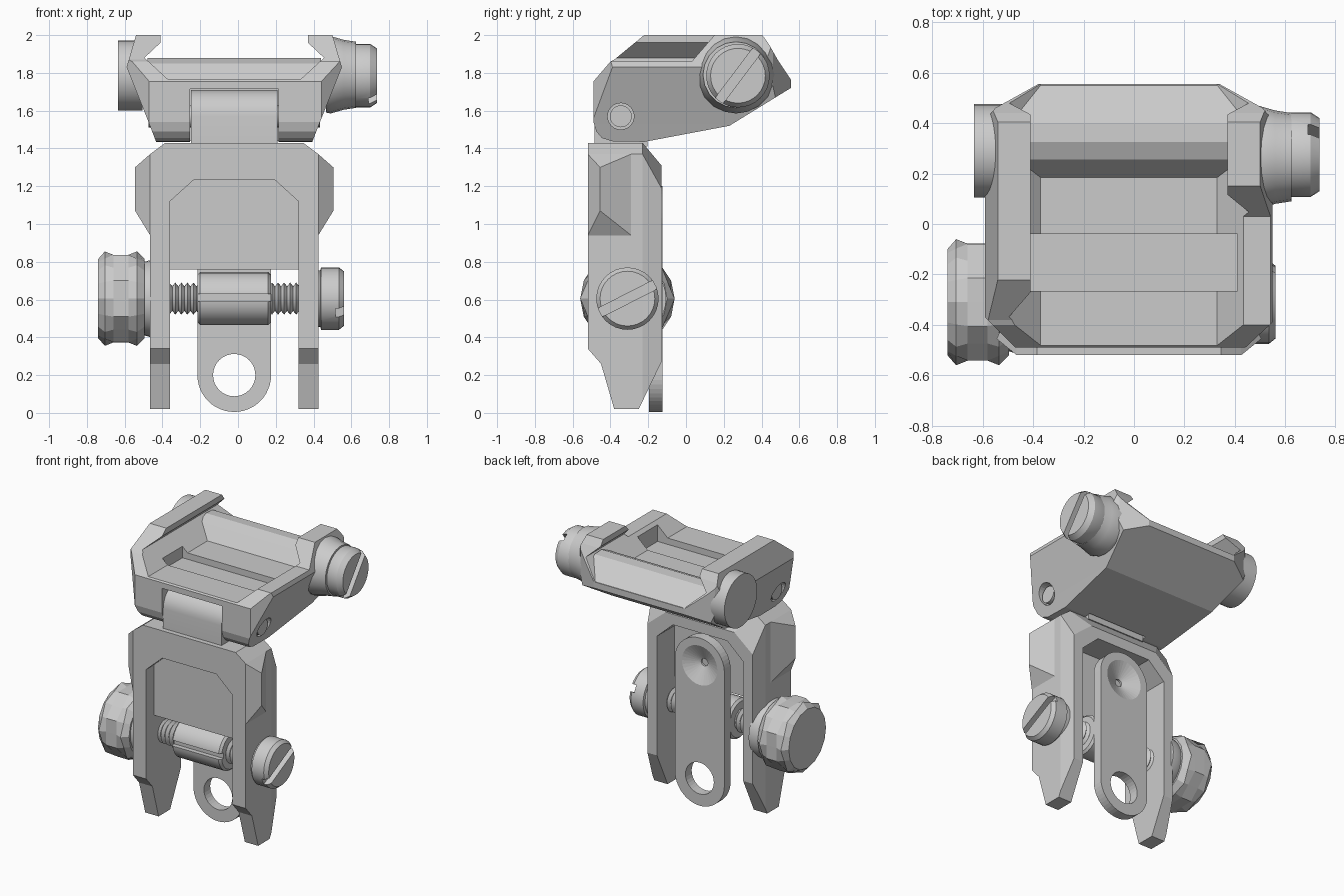
import bpy, bmesh, math

cube = bpy.data.objects.get("Cube")
if cube:
    bpy.data.objects.remove(cube, do_unlink=True)

CX = -0.02  # centre line of the symmetrical parts

metal = bpy.data.materials.new("grey metal")
metal.use_nodes = True
metal.diffuse_color = (0.6, 0.6, 0.6, 1)
metal.node_tree.nodes["Principled BSDF"].inputs["Base Color"].default_value = (0.6, 0.6, 0.6, 1)


def finish(name, bm):
    bmesh.ops.recalc_face_normals(bm, faces=bm.faces)
    mesh = bpy.data.meshes.new(name)
    bm.to_mesh(mesh)
    bm.free()
    mesh.materials.append(metal)
    ob = bpy.data.objects.new(name, mesh)
    bpy.context.collection.objects.link(ob)
    return ob


def select(ob):
    bpy.ops.object.select_all(action='DESELECT')
    ob.select_set(True)
    bpy.context.view_layer.objects.active = ob


def smooth(ob, angle=30):
    select(ob)
    bpy.ops.object.shade_smooth_by_angle(angle=math.radians(angle))


def loft(name, rings):
    bm = bmesh.new()
    loops = [[bm.verts.new(p) for p in ring] for ring in rings]
    n = len(loops[0])
    for a, b in zip(loops, loops[1:]):
        for i in range(n):
            j = (i + 1) % n
            bm.faces.new((a[i], a[j], b[j], b[i]))
    bm.faces.new(loops[0])
    bm.faces.new(loops[-1])
    return finish(name, bm)


def prism(name, pts, axis, a, b):
    place = {'X': lambda p, t: (t, p[0], p[1]),
             'Y': lambda p, t: (p[0], t, p[1]),
             'Z': lambda p, t: (p[0], p[1], t)}[axis]
    return loft(name, [[place(p, t) for p in pts] for t in (a, b)])


def box(name, x0, x1, y0, y1, z0, z1):
    return prism(name, [(x0, y0), (x1, y0), (x1, y1), (x0, y1)], 'Z', z0, z1)


def circle(cx, cy, r, n=32, start=0.0, sweep=math.tau):
    steps = n if sweep == math.tau else n - 1
    return [(cx + r * math.cos(start + sweep * i / steps),
             cy + r * math.sin(start + sweep * i / steps)) for i in range(n)]


def turned(name, profile, y, z, n=32):
    # round part along x from (x, radius) pairs
    ob = loft(name, [[(x, u, v) for u, v in circle(y, z, r, n)] for x, r in profile])
    smooth(ob)
    return ob


def combine(ob, tool, operation='DIFFERENCE'):
    mod = ob.modifiers.new("cut", 'BOOLEAN')
    mod.operation, mod.object, mod.solver = operation, tool, 'EXACT'
    select(ob)
    bpy.ops.object.modifier_apply(modifier=mod.name)
    bpy.data.objects.remove(tool, do_unlink=True)


def mirrored(half):
    # half outline given as offsets from the centre line
    return [(CX + u, v) for u, v in half] + [(CX - u, v) for u, v in reversed(half)]


# Upright frame: chamfered block, side outline, open bottom, pockets front and back
front = mirrored([(0.445, 0), (0.445, 1.37), (0.365, 1.43)])
back = mirrored([(0.415, 0), (0.415, 1.19), (0.27, 1.31)])
frame = loft("upright_frame", [[(x, y, z) for x, z in ring]
                               for y, ring in ((-0.52, front), (-0.23, front), (-0.13, back))])
outline = [(-0.6, 1.5), (0, 1.5), (0, 0.27), (-0.13, 0.27), (-0.25, 0.02), (-0.38, 0.02),
           (-0.45, 0.26), (-0.52, 0.34), (-0.6, 0.34)]
combine(frame, prism("cutter", outline, 'X', -1, 1), 'INTERSECT')
combine(frame, box("cutter", -0.36, 0.32, -1, 1, -0.1, 0.76))
pocket = mirrored([(0.34, 0.7), (0.34, 1.12), (0.213, 1.235)])
combine(frame, prism("cutter", pocket, 'Y', -0.6, -0.43))
combine(frame, prism("cutter", pocket, 'Y', -0.33, 0))

# Guard ears: a ridge on each side that fades into the frame front and back
for side, label in ((1, "left"), (-1, "right")):
    bm = bmesh.new()
    points = [(u, y, z) for u, z in ((0.365, 1.43), (0.38, 0.94), (0.445, 0.94)) for y in (-0.52, -0.29)]
    points += [(0.445, y, 1.37) for y in (-0.52, -0.29)]
    points += [(0.525, -0.455, 1.3), (0.525, -0.455, 1.07)]
    for u, y, z in points:
        bm.verts.new((CX + side * u, y, z))
    bmesh.ops.convex_hull(bm, input=bm.verts)
    bmesh.ops.dissolve_limit(bm, angle_limit=0.01, verts=bm.verts, edges=bm.edges)
    finish(label + "_ear", bm)

# Hinge knuckle and its pin
knuckle = circle(-0.345, 1.57, 0.14, 17, 0, math.pi) + [(-0.485, 1.41), (-0.205, 1.41)]
smooth(prism("hinge_knuckle", knuckle, 'X', -0.25, 0.21))
turned("hinge_pin", [(-0.475, 0.058), (0.435, 0.058)], -0.345, 1.57, 24)

# Rail clamp: channel section trimmed by side and plan outlines
section = mirrored([(0.40, 1.40), (0.45, 1.53), (0.57, 1.83), (0.52, 2.0), (0.39, 2.0),
                    (0.39, 1.96), (0.475, 1.88), (0.35, 1.765)])
clamp = prism("rail_clamp", section, 'Y', -0.6, 0.6)
side_shape = [(-0.49, 1.54), (-0.475, 1.49), (-0.445, 1.455), (-0.39, 1.438), (-0.22, 1.435), (0.23, 1.52),
              (0.555, 1.72), (0.555, 1.765), (0.485, 1.87), (0.44, 1.95), (0.39, 2.02), (0.39, 2.1),
              (-0.10, 2.1), (-0.38, 1.87), (-0.40, 1.86), (-0.49, 1.755)]
combine(clamp, prism("cutter", side_shape, 'X', -1, 1), 'INTERSECT')
plan = [(-0.45, -0.51), (0.42, -0.51), (0.56, -0.38), (0.56, 0.40), (0.51, 0.46), (0.33, 0.56),
        (-0.37, 0.56), (-0.55, 0.46), (-0.60, 0.40), (-0.60, -0.36)]
combine(clamp, prism("cutter", plan, 'Z', 1, 3), 'INTERSECT')
short_jaw = [(-1, 1.86), (0.03, 1.86), (0.16, 2.01), (0.16, 2.2), (-1, 2.2)]
combine(clamp, prism("cutter", short_jaw, 'X', 0.1, 1))
combine(clamp, box("cutter", -0.41, 0.41, -0.265, -0.04, 1.72, 1.85))
combine(clamp, box("cutter", -0.255, 0.215, -0.6, -0.19, 1.3, 1.715))
for x0, x1 in ((-0.6, -0.44), (0.40, 0.6)):
    combine(clamp, prism("cutter", circle(-0.345, 1.57, 0.07, 24), 'X', x0, x1))

# Cross ridge in the clamp floor
ridge = [(0.18, 1.70), (0.18, 1.76), (0.255, 1.85), (0.325, 1.88), (0.40, 1.875), (0.55, 1.765), (0.48, 1.70)]
ridge_ob = prism("cross_ridge", ridge, 'X', -0.48, 0.44)
combine(ridge_ob, prism("cutter", plan, 'Z', 1, 3), 'INTERSECT')


def slotted_head(name, profile, y, z, angle):
    head = turned(name, profile, y, z)
    tip = profile[-1][0]
    c, s = math.cos(angle), math.sin(angle)
    corners = [(y + u * c - v * s, z + u * s + v * c)
               for u, v in ((-0.3, -0.025), (0.3, -0.025), (0.3, 0.025), (-0.3, 0.025))]
    combine(head, prism("cutter", corners, 'X', tip - 0.045, tip + 0.1))


# Clamp screw, collar and nut
turned("clamp_collar", [(0.465, 0.2), (0.49, 0.205), (0.56, 0.185), (0.625, 0.175)], 0.265, 1.79, 20)
slotted_head("clamp_screw", [(0.6, 0.16), (0.625, 0.168), (0.70, 0.168), (0.735, 0.145)],
             0.275, 1.785, math.radians(53))
turned("clamp_nut", [(-0.635, 0.185), (-0.505, 0.185)], 0.29, 1.787)

# Adjusting shaft: thread, barrel with groove, end screw
AY, AZ = -0.31, 0.605
thread = []
for i in range(23):
    x = -0.38 + i * 0.032
    thread += [(x, 0.065), (x + 0.016, 0.085)]
turned("threaded_shaft", thread, AY, AZ, 24)
barrel = turned("slider_barrel", [(-0.215, 0.125), (-0.2, 0.14), (0.16, 0.14), (0.175, 0.125)], AY, AZ, 24)
combine(barrel, box("cutter", -0.3, 0.3, -0.5, -0.415, 0.59, 0.63))
slotted_head("shaft_screw", [(0.40, 0.15), (0.435, 0.15), (0.44, 0.165), (0.535, 0.165), (0.56, 0.145)],
             AY, AZ, math.radians(27))

# Faceted knob with a boss against the frame
N = 16
rings = []
for x, r, dent, odd in ((-0.74, 0.21, 0, 0), (-0.705, 0.25, 0.02, 0), (-0.66, 0.25, 0.018, 1),
                        (-0.58, 0.25, 0.018, 1), (-0.535, 0.25, 0.02, 0), (-0.495, 0.21, 0, 0)):
    ring = []
    for i in range(N):
        rr = r - dent * ((i + odd) % 2)
        t = math.tau * i / N
        ring.append((x, AY + rr * math.cos(t), AZ + rr * math.sin(t)))
    rings.append(ring)
loft("adjusting_knob", rings)
turned("knob_boss", [(-0.51, 0.19), (-0.495, 0.195), (-0.46, 0.205), (-0.42, 0.205)], AY, AZ)

# Sliding aperture plate: rounded ends, large lower hole, countersunk small upper hole
plate_shape = (circle(CX, 1.005, 0.195, 25, 0, math.pi) + circle(CX, 0.2, 0.195, 25, math.pi, math.pi))
plate = prism("aperture_plate", plate_shape, 'Y', -0.195, -0.125)
combine(plate, prism("cutter", circle(CX, 0.2, 0.112), 'Y', -1, 1))
cone = loft("cutter", [[(x, y, z) for x, z in circle(CX, 1.005, r)]
                       for y, r in ((-0.3, 0.026), (-0.18, 0.026), (-0.124, 0.142), (-0.1, 0.142))])
combine(plate, cone)
